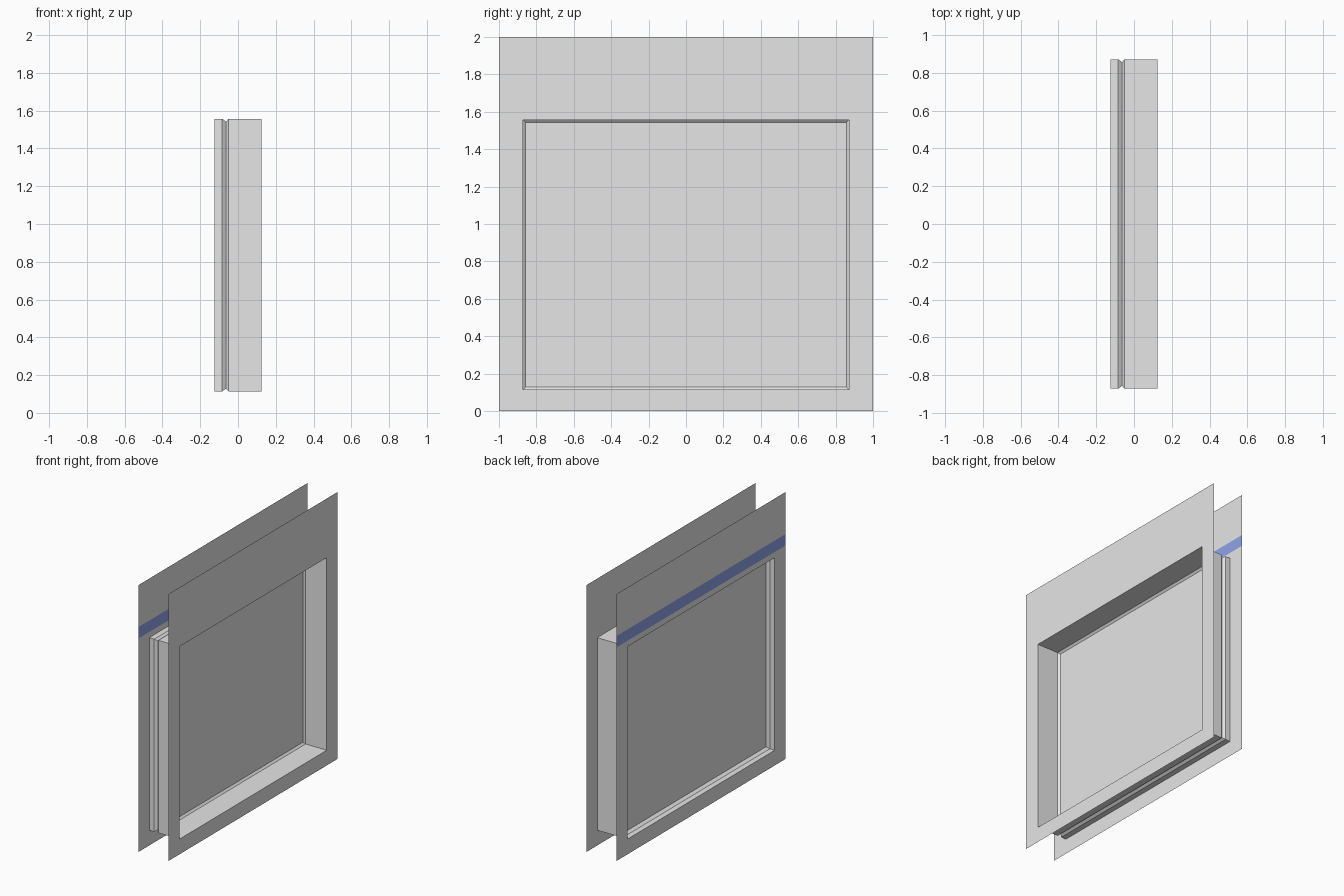
import bpy, bmesh

cube = bpy.data.objects.get("Cube")
if cube:
    bpy.data.objects.remove(cube, do_unlink=True)


def make_material(name, rgb):
    mat = bpy.data.materials.new(name)
    mat.use_nodes = True
    mat.diffuse_color = (*rgb, 1)
    mat.node_tree.nodes["Principled BSDF"].inputs["Base Color"].default_value = (*rgb, 1)
    return mat


grey = make_material("light grey", (0.79, 0.79, 0.79))
blue = make_material("soft blue", (0.34, 0.45, 0.98))

HALF_DEPTH = 0.125
WALL = (1.0, 0.0, 2.0)           # half width, bottom, top
OPENING = (0.872, 0.114, 1.557)
LIP = 0.015                      # how far the glazing seat steps inward
PANE_X = -0.063
BAND = (1.6, 1.685)


def inset(rect, d):
    return rect[0] - d, rect[1] + d, rect[2] - d


def loft(bm, sections):
    """Join rectangles, each given as (x, rect), into a band of quads."""
    rings = []
    for x, (w, low, high) in sections:
        corners = ((-w, low), (w, low), (w, high), (-w, high))
        rings.append([bm.verts.new((x, y, z)) for y, z in corners])
    for a, b in zip(rings, rings[1:]):
        for i in range(4):
            j = (i + 1) % 4
            bm.faces.new((a[i], a[j], b[j], b[i]))
    return rings


def finish(name, bm, materials):
    mesh = bpy.data.meshes.new(name)
    bm.to_mesh(mesh)
    bm.free()
    for mat in materials:
        mesh.materials.append(mat)
    obj = bpy.data.objects.new(name, mesh)
    bpy.context.collection.objects.link(obj)
    return obj


SEAT = inset(OPENING, LIP)

# Two thin wall sheets with the window opening; the outer one has a blue band
for name, x in (("inner_wall_sheet", HALF_DEPTH), ("outer_wall_sheet", -HALF_DEPTH)):
    bm = bmesh.new()
    loft(bm, [(x, WALL), (x, OPENING)])
    banded = x < 0
    if banded:
        for z in BAND:
            bmesh.ops.bisect_plane(bm, geom=bm.verts[:] + bm.edges[:] + bm.faces[:],
                                   plane_co=(0, 0, z), plane_no=(0, 0, 1))
        for face in bm.faces:
            if BAND[0] < face.calc_center_median().z < BAND[1]:
                face.material_index = 1
    if x > 0:
        bmesh.ops.reverse_faces(bm, faces=bm.faces[:])
    bmesh.ops.recalc_face_normals(bm, faces=bm.faces[:])
    finish(name, bm, [grey, blue] if banded else [grey])

# Reveals run from each sheet and slope in to the glazing seat
for name, x, shoulder in (("inner_reveal", HALF_DEPTH, -0.05),
                          ("outer_reveal", -HALF_DEPTH, -0.084)):
    bm = bmesh.new()
    loft(bm, [(x, OPENING), (shoulder, OPENING), (PANE_X, SEAT)])
    bmesh.ops.recalc_face_normals(bm, faces=bm.faces[:])
    finish(name, bm, [grey])

# Pane closing the opening
bm = bmesh.new()
bm.faces.new(loft(bm, [(PANE_X, SEAT)])[0])
finish("window_pane", bm, [grey])
